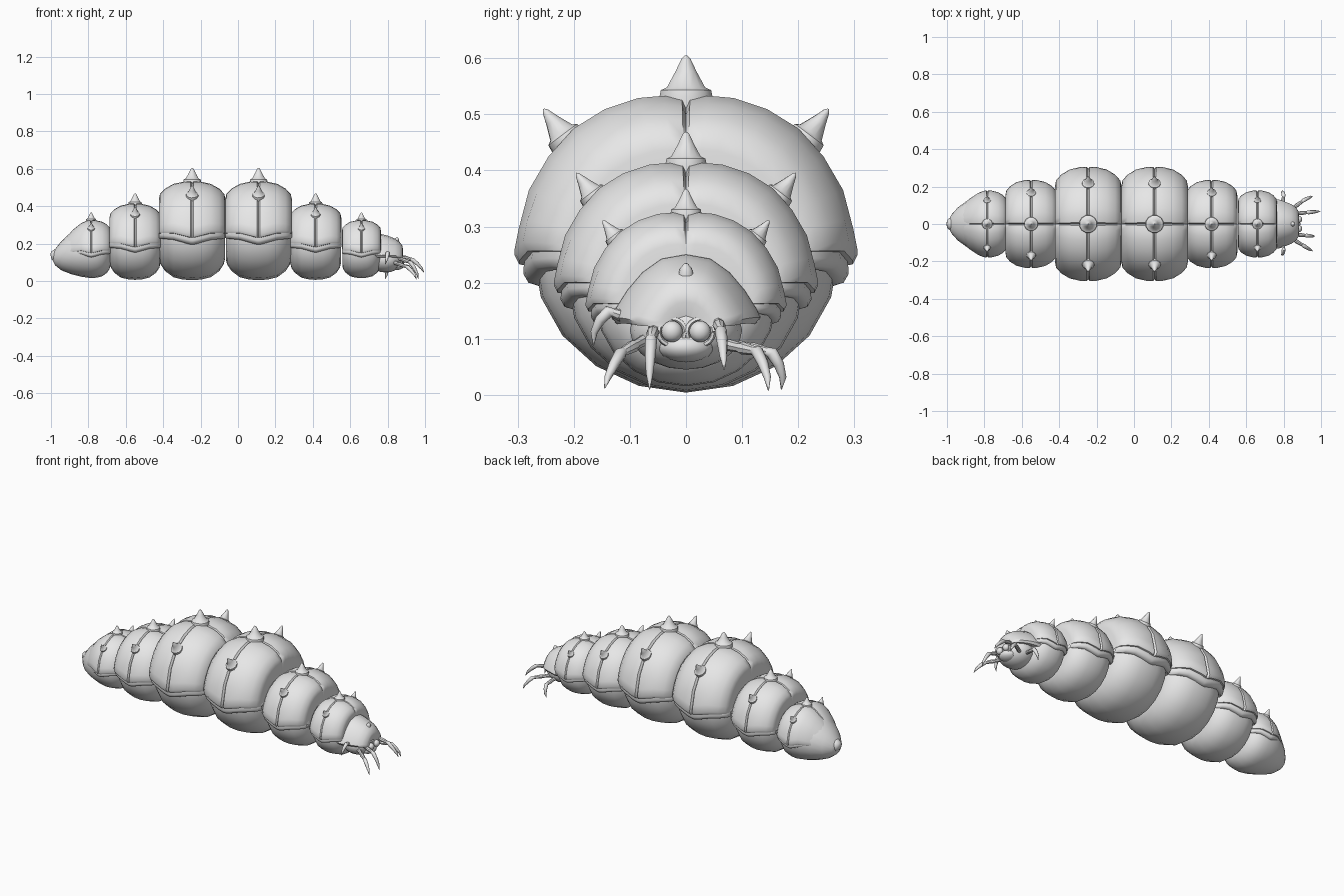
import bpy, bmesh, math
from mathutils import Vector as V

if "Cube" in bpy.data.objects:
    bpy.data.objects.remove(bpy.data.objects["Cube"])

grey = bpy.data.materials.new("shell_grey")
grey.diffuse_color = (0.8, 0.8, 0.8, 1)
grey.use_nodes = True
grey.node_tree.nodes["Principled BSDF"].inputs["Base Color"].default_value = grey.diffuse_color


def finish(name, bm, angle=48):
    bmesh.ops.recalc_face_normals(bm, faces=bm.faces)
    me = bpy.data.meshes.new(name)
    bm.to_mesh(me)
    bm.free()
    ob = bpy.data.objects.new(name, me)
    bpy.context.collection.objects.link(ob)
    me.materials.append(grey)
    bpy.ops.object.select_all(action='DESELECT')
    ob.select_set(True)
    bpy.context.view_layer.objects.active = ob
    bpy.ops.object.shade_smooth_by_angle(angle=math.radians(angle))
    return ob


def loft(name, rings, cyclic=False, caps=False, angle=48):
    bm = bmesh.new()
    rows = [[bm.verts.new(p) for p in r] for r in rings]
    n = len(rows[0])
    for a, b in zip(rows, rows[1:]):
        for i in range(n if cyclic else n - 1):
            j = (i + 1) % n
            bm.faces.new((a[i], a[j], b[j], b[i]))
    if caps:
        bm.faces.new(rows[0])
        bm.faces.new(rows[-1])
    return finish(name, bm, angle)


def tube(name, path, radii, sides=10, angle=60):
    """Round rod of varying radius along a path."""
    path = [V(p) for p in path]
    rings, side = [], None
    for i, p in enumerate(path):
        t = (path[min(i + 1, len(path) - 1)] - path[max(i - 1, 0)]).normalized()
        if side is None:
            side = t.orthogonal()
        side = (side - t * side.dot(t)).normalized()
        up = t.cross(side)
        rings.append([p + radii[i] * (math.cos(a) * side + math.sin(a) * up)
                      for a in (k * math.tau / sides for k in range(sides))])
    return loft(name, rings, True, True, angle)


def ball(name, c, r, segs=16, rings=10):
    bm = bmesh.new()
    bmesh.ops.create_uvsphere(bm, u_segments=segs, v_segments=rings, radius=1)
    for v in bm.verts:
        v.co = V((c[i] + v.co[i] * r[i] for i in range(3)))
    return finish(name, bm)


def spike(name, base, d, k, flare):
    base, d = V(base), V(d).normalized()
    prof = [(-.02, 1.0), (0, 1.0), (.012, .95), (.017, .72), (.045, .40), (.068, .17), (.074, .04)]
    tube(name, [base + d * h * k for h, r in prof], [r * flare * k for h, r in prof], 12, 40)


# half outlines (y, z) measured from the segment axis
HALF = [(.0, .262), (.007, .278), (.04, .283), (.085, .279), (.145, .259), (.2, .225), (.245, .175),
        (.28, .115), (.298, .055), (.306, .015), (.297, -.002), (.272, -.006), (.25, .005)]
LIP = [(.255, .02), (.285, .012), (.29, -.018), (.281, -.034), (.262, -.04), (.235, -.03)]
# lengthwise stations (x, scale)
END = [(.008, 1.0), (.035, 1.0), (.1, .95), (.145, .86), (.172, .76), (.178, .66), (.172, .3)]
BELLY_END = [(0, 1.0), (.05, .985), (.1, .935), (.145, .80), (.168, .66), (.175, .55)]
TAIL = [(.008, 1.0), (.035, .99), (.09, .91), (.17, .73), (.25, .48), (.32, .24), (.345, .12)]
TAIL_BELLY = [(0, 1.0), (.09, .95), (.18, .79), (.27, .55), (.33, .3), (.35, .14)]


def dip(x):
    return .01 - .026 * math.exp(-(x / .06) ** 2)


def segment(name, cx, k, z0, tail=False):
    back = TAIL if tail else END
    st = [(-x, s) for x, s in reversed(back)] + [(0, .965)] + END
    drop = lambda x: -.055 * min(1, max(0, (-x - .12) / .2)) if tail else 0

    def place(x, y, z):
        return (cx + k * x, k * y, z0 + k * (.25 + z + drop(x)))

    def section(x, s, pts, m=1):
        return [place(x, m * y * s, z * s + (dip(x) * min(1, s) if z < .06 else 0)) for y, z in pts]

    # domed back shell with crossing seams
    loft(name + "_shell", [section(x, s, [(-y, z) for y, z in reversed(HALF[1:])] + HALF)
                           for x, s in st])
    # second fold below the shell edge
    flat = [(x, 1.0 if x == 0 else s) for x, s in st]
    for m in (-1, 1):
        loft(name + "_fold", [section(x, s, LIP, m) for x, s in flat[1:-1]])
    # rounded belly
    bk = TAIL_BELLY if tail else BELLY_END
    bst = [(-x, s) for x, s in reversed(bk[1:])] + BELLY_END
    loft(name + "_belly", [[place(x, .272 * s * math.sin(a), -.246 * s * math.cos(a))
                            for a in (i * math.tau / 20 for i in range(20))] for x, s in bst],
         True, True)
    # one crown spike and two side spikes
    spike(name + "_top_spike", place(0, 0, .281), (0, 0, 1), k, .049)
    for m in (-1, 1):
        spike(name + "_side_spike", place(0, m * .213, .205), (0, m * .6, .8), k * .92, .037)


segment("tail", -.785, .585, .013, True)
segment("rear", -.55, .77, .003)
segment("mid_rear", -.245, 1, 0)
segment("mid_front", .11, 1, 0)
segment("front", .415, .77, .003)
segment("neck", .66, .585, .013)

# tail knob
tube("tail_knob", [(-.95, 0, .135), (-.975, 0, .135), (-.992, 0, .13), (-1, 0, .128)],
     [.035, .036, .028, .012], 14)

# head hood: tapering arch with a rolled lower rim
ARCH = [(0, .136), (.045, .128), (.08, .103), (.108, .07), (.13, .035), (.136, .02), (.126, .008), (.1, .012)]
full = [(-y, z) for y, z in reversed(ARCH[1:])] + ARCH
loft("head_hood", [[(x, y * s, .118 + z * s + d) for y, z in full]
                   for x, s, d in [(.73, .98, 0), (.77, .97, .0), (.80, .90, .002), (.84, .78, .002),
                                   (.865, .66, .0), (.88, .5, .0), (.882, .35, 0), (.87, .1, 0)]])
ball("head_core", (.79, 0, .115), (.09, .1, .07))
ball("jaw", (.845, 0, .085), (.045, .05, .027))

# small brow horn
tube("brow_horn", [(.835, 0, .19), (.845, 0, .21), (.85, 0, .225), (.852, 0, .234)],
     [.018, .015, .011, .003])

# eyes in raised sockets
for m in (-1, 1):
    ball("eye", (.882, m * .025, .113), (.017, .019, .019))
    c = [(.878 - .006 * abs(math.sin(a)), m * .025 + .024 * math.cos(a), .112 + .023 * math.sin(a))
         for a in (i * math.tau / 16 for i in range(17))]
    tube("eye_socket", c, [.005] * 17, 6)

# jointed legs ending in curved claws: root, knee, tip
LEGS = [((.85, .055, .135), (.93, .062, .115), (.995, .068, .045)),
        ((.83, .07, .09), (.905, .125, .078), (.955, .147, .008)),
        ((.79, .08, .09), (.80, .15, .076), (.787, .17, .01)),
        ((.85, -.055, .125), (.92, -.062, .1), (.965, -.065, .01)),
        ((.83, -.07, .1), (.905, -.115, .075), (.955, -.145, .012)),
        ((.79, -.08, .13), (.80, -.135, .148), (.787, -.165, .088))]
for root, knee, tip in LEGS:
    a, b, c = V(root), V(knee), V(tip)
    out = (b - a).normalized() * .014
    tube("leg_upper", [a, a.lerp(b, .45), a.lerp(b, .55), a.lerp(b, .9), b],
         [.011, .009, .0115, .0085, .007], 8, 40)
    tube("leg_claw", [b - out * .5, b + out * .2, b.lerp(c, .3) + out * .7, b.lerp(c, .65) + out * .7, c],
         [.008, .011, .0095, .0065, .001], 8, 50)
